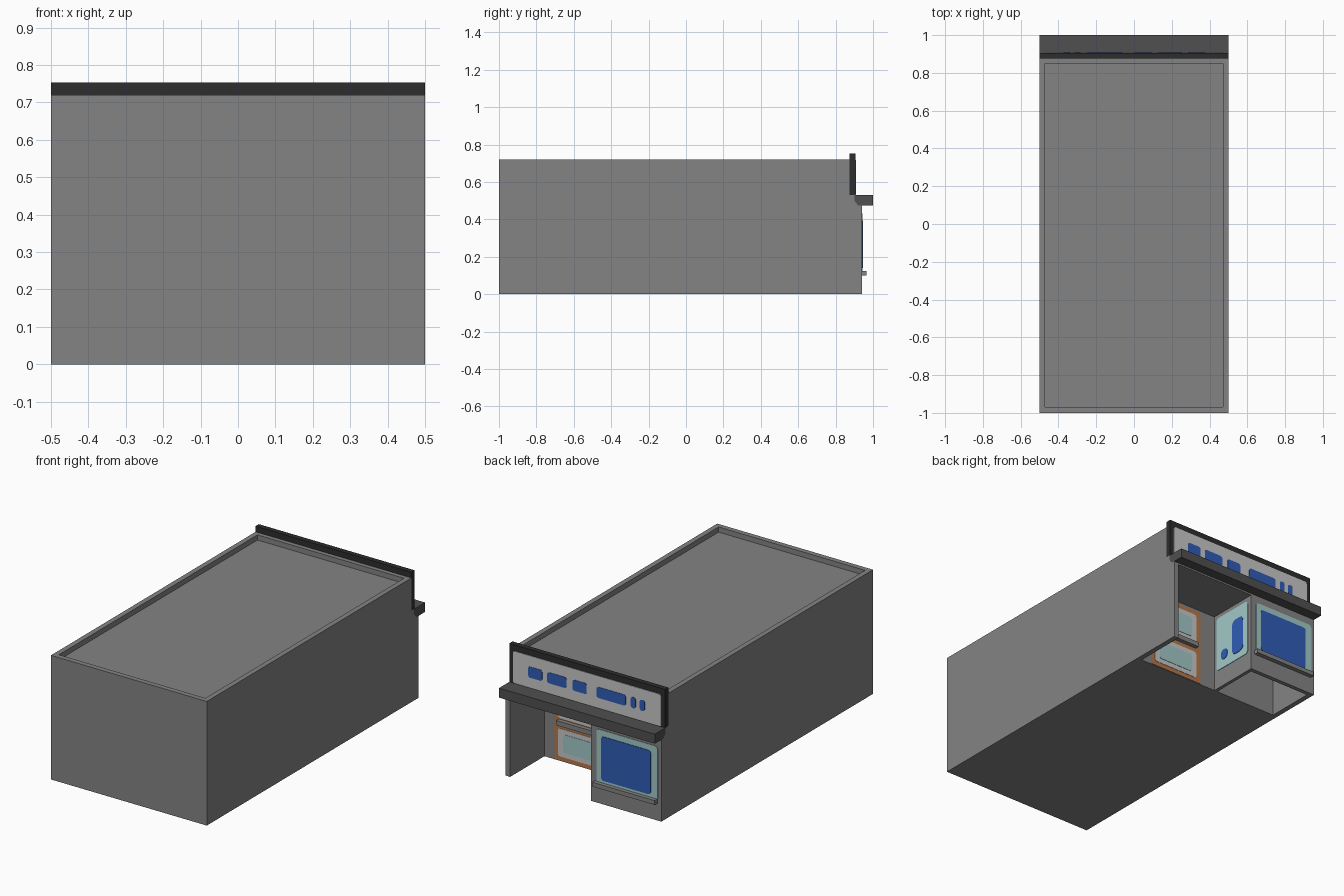
import bpy
import bmesh
from mathutils import Vector

cube = bpy.data.objects.get("Cube")
if cube:
    bpy.data.objects.remove(cube, do_unlink=True)


def material(name, r, g, b):
    m = bpy.data.materials.new(name)
    m.use_nodes = True
    m.diffuse_color = (r, g, b, 1)
    m.node_tree.nodes["Principled BSDF"].inputs["Base Color"].default_value = (r, g, b, 1)
    return m


concrete = material("concrete grey", .23, .23, .23)
charcoal = material("charcoal", .027, .027, .027)
slate = material("dark slate", .08, .08, .08)
white = material("panel white", .58, .58, .58)
blue = material("poster blue", .03, .11, .47)
glass = material("pale teal glass", .36, .58, .58)
wood = material("door wood", .45, .19, .07)


def finish(name, bm, mat):
    bmesh.ops.recalc_face_normals(bm, faces=bm.faces)
    mesh = bpy.data.meshes.new(name)
    bm.to_mesh(mesh)
    bm.free()
    mesh.materials.append(mat)
    ob = bpy.data.objects.new(name, mesh)
    bpy.context.collection.objects.link(ob)
    return ob


def box(name, x, y, z, mat, radius=0, axis=1):
    """Box from ranges; radius rounds the corners seen along the axis."""
    bm = bmesh.new()
    bmesh.ops.create_cube(bm, size=1)
    for v in bm.verts:
        v.co = Vector([(r[0] + r[1]) / 2 + c * (r[1] - r[0]) for c, r in zip(v.co, (x, y, z))])
    if radius:
        edges = [e for e in bm.edges
                 if all(abs(e.verts[0].co[i] - e.verts[1].co[i]) < 1e-6
                        for i in range(3) if i != axis)]
        bmesh.ops.bevel(bm, geom=edges, offset=radius, segments=3, profile=.5, affect='EDGES')
    return finish(name, bm, mat)


def extrude_profile(name, points, mat):
    """Side profile of (y, z) points stretched over the full width."""
    bm = bmesh.new()
    face = bm.faces.new([bm.verts.new((-.5, y, z)) for y, z in points])
    out = bmesh.ops.extrude_face_region(bm, geom=[face])
    bmesh.ops.translate(bm, vec=(1, 0, 0),
                        verts=[g for g in out["geom"] if isinstance(g, bmesh.types.BMVert)])
    return finish(name, bm, mat)


# Building shell, with roof tray, open porch and hollow display bay cut out
PORCH = .626
FRONT = .94
SIDE = -.05
body = extrude_profile("building_body", [
    (-1, 0), (FRONT, 0), (FRONT, .475), (.92, .475), (.9, .5), (.9, .53),
    (.875, .53), (.875, .72), (-1, .72)], concrete)
cutters = [
    box("roof_cutter", (-.47, .47), (-.97, .85), (.69, .9), concrete),
    box("porch_cutter", (SIDE, .47), (PORCH, 1.2), (-.1, .465), concrete),
    box("bay_cutter", (-.47, SIDE - .02), (PORCH, FRONT - .025), (-.1, .455), concrete),
]
for c in cutters:
    c.hide_render = True
    mod = body.modifiers.new(c.name, 'BOOLEAN')
    mod.operation = 'DIFFERENCE'
    mod.solver = 'EXACT'
    mod.object = c
bpy.context.view_layer.update()
cut = bpy.data.meshes.new_from_object(body.evaluated_get(bpy.context.evaluated_depsgraph_get()))
body.modifiers.clear()
body.data = cut
for c in cutters:
    bpy.data.objects.remove(c, do_unlink=True)

# Canopy and fascia board over the shop front
extrude_profile("canopy", [(.9, .53), (1, .53), (1, .475), (.92, .475), (.9, .5)], slate)
box("fascia_board", (-.5, .5), (.875, .905), (.53, .753), charcoal)
box("fascia_panel", (-.475, .475), (.905, .908), (.532, .718), white, .012)

# Plain painted blocks along the fascia
for i, (a, b) in enumerate([(.286, .376), (.131, .254), (.002, .092),
                            (-.25, -.063), (-.314, -.282), (-.372, -.34)]):
    box(f"fascia_block_{i + 1}", (a, b), (.905, .910), (.592, .655), blue, .012)

# Display bay: street window, poster and sill
box("bay_window", (-.478, -.085), (FRONT, FRONT + .003), (.115, .43), glass, .018)
box("bay_poster", (-.435, -.117), (FRONT, FRONT + .006), (.14, .395), blue, .015)
box("bay_sill", (-.475, -.075), (FRONT, .966), (.1, .125), concrete)

# Display bay: porch-side window with painted bar and dot
box("bay_side_window", (SIDE, SIDE + .003), (.648, .912), (.11, .44), glass, .018, 0)
box("side_window_bar", (SIDE, SIDE + .006), (.783, .876), (.15, .365), blue, .03, 0)
box("side_window_dot", (SIDE, SIDE + .006), (.69, .741), (.16, .22), blue, .02, 0)

# Porch door: wooden leaf, two glazed panels and a push bar
box("door_leaf", (.05, .405), (PORCH, PORCH + .003), (.002, .452), wood)
for name, low, high in (("lower", .028, .19), ("upper", .25, .425)):
    box(f"door_{name}_panel", (.083, .38), (PORCH, PORCH + .005), (low, high), white, .015)
    box(f"door_{name}_glass", (.115, .345), (PORCH, PORCH + .007),
        (low + .028, high - .028), glass, .012)
box("door_bar", (.085, .375), (PORCH, PORCH + .027), (.215, .243), concrete)
